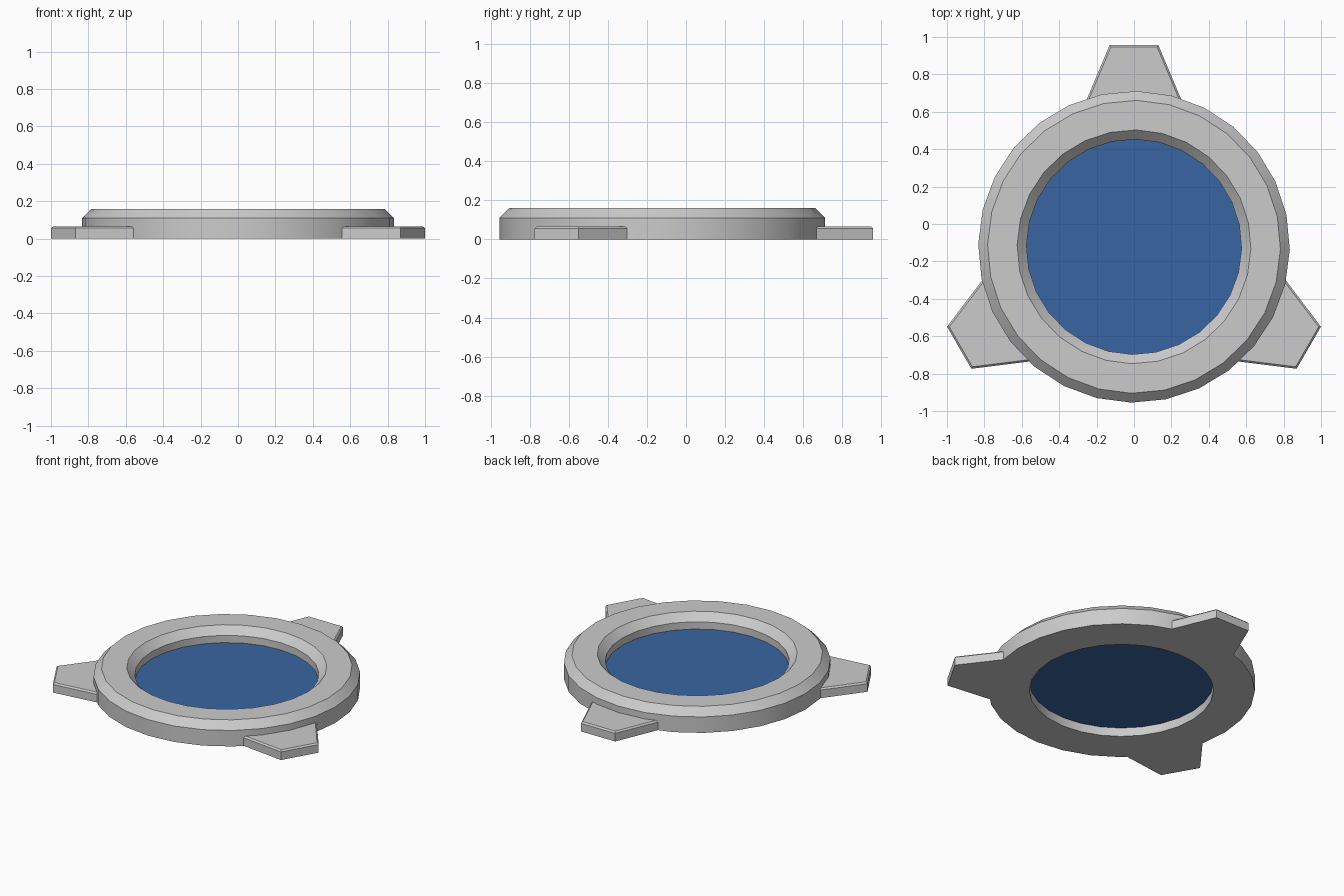
import bpy, bmesh, math
from mathutils import Matrix, Vector

if "Cube" in bpy.data.objects:
    bpy.data.objects.remove(bpy.data.objects["Cube"])

CY = -0.122          # ring centre in y
SIDES = 28
PHASE = math.radians(-1)


def finish(bm, name):
    bmesh.ops.recalc_face_normals(bm, faces=bm.faces[:])
    me = bpy.data.meshes.new(name)
    bm.to_mesh(me)
    bm.free()
    ob = bpy.data.objects.new(name, me)
    bpy.context.collection.objects.link(ob)
    ob.location.y = CY
    return ob


# Ring: chamfered profile (radius, height) revolved around z
profile = [(0.833, 0), (0.833, 0.11), (0.783, 0.16),
           (0.625, 0.16), (0.575, 0.11), (0.575, 0)]
bm = bmesh.new()
loops = []
for i in range(SIDES):
    a = PHASE + i * math.tau / SIDES
    loops.append([bm.verts.new((r * math.cos(a), r * math.sin(a), z)) for r, z in profile])
n = len(profile)
for i in range(SIDES):
    p, q = loops[i], loops[(i + 1) % SIDES]
    for j in range(n):
        k = (j + 1) % n
        bm.faces.new((p[j], q[j], q[k], p[k]))
ring = finish(bm, "bezel_ring")
bpy.ops.object.select_all(action='DESELECT')
ring.select_set(True)
bpy.context.view_layer.objects.active = ring
bpy.ops.object.shade_smooth_by_angle(angle=math.radians(30))

# Blue pane set inside the ring
bm = bmesh.new()
bmesh.ops.create_circle(bm, cap_ends=True, segments=SIDES, radius=0.576,
                        matrix=Matrix.Rotation(PHASE + math.pi / 2, 4, 'Z'))
for f in bm.faces:
    if f.normal.z < 0:
        f.normal_flip()
me = bpy.data.meshes.new("window_pane")
bm.to_mesh(me)
bm.free()
pane = bpy.data.objects.new("window_pane", me)
pane.location = (0, CY, 0.06)
bpy.context.collection.objects.link(pane)
blue = bpy.data.materials.new("blue")
blue.diffuse_color = (0.04, 0.13, 0.36, 1)
blue.use_nodes = True
blue.node_tree.nodes["Principled BSDF"].inputs["Base Color"].default_value = blue.diffuse_color
me.materials.append(blue)

# Three tapered lugs around the ring
for i in range(3):
    bm = bmesh.new()
    base = [bm.verts.new((x, y, 0)) for x, y in
            [(-0.256, 0.78), (0.256, 0.78), (0.13, 1.079), (-0.13, 1.079)]]
    f = bm.faces.new(base)
    ext = bmesh.ops.extrude_face_region(bm, geom=[f])
    top = [v for v in ext["geom"] if isinstance(v, bmesh.types.BMVert)]
    bmesh.ops.translate(bm, verts=top, vec=Vector((0, 0, 0.066)))
    # small chamfer on the exposed top edges
    edges = [e for e in bm.edges if all(v.co.z > 0.03 for v in e.verts)
             and any(v.co.y > 1 for v in e.verts)]
    bmesh.ops.recalc_face_normals(bm, faces=bm.faces[:])
    bmesh.ops.bevel(bm, geom=edges, offset=0.01, segments=1, affect='EDGES')
    lug = finish(bm, f"mounting_lug_{i + 1}")
    lug.rotation_euler.z = i * math.tau / 3
